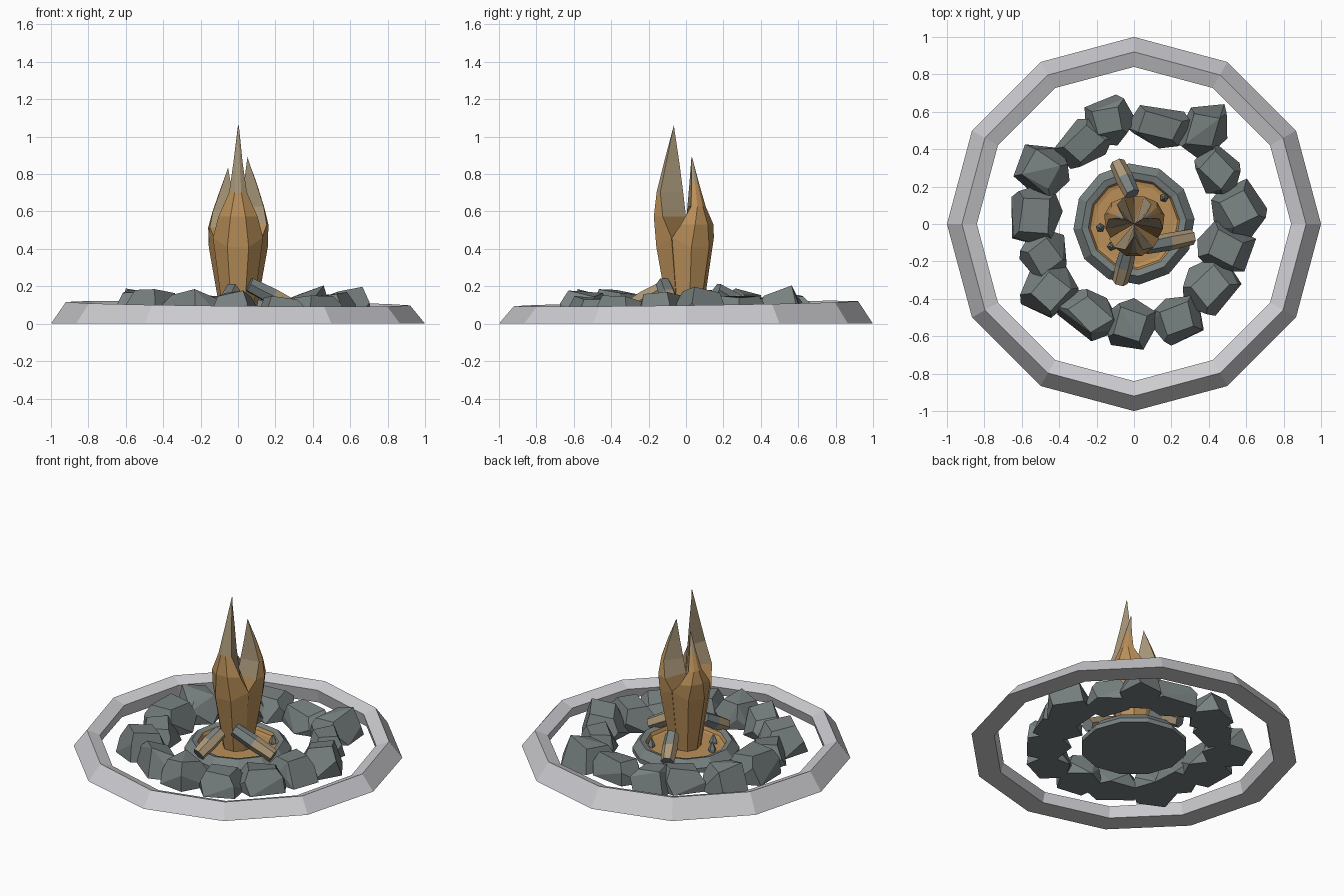
import bpy, bmesh, math, random
from mathutils import Vector

if "Cube" in bpy.data.objects:
    bpy.data.objects.remove(bpy.data.objects["Cube"], do_unlink=True)
random.seed(11)


def material(name, rgb):
    m = bpy.data.materials.new(name)
    m.use_nodes = True
    m.diffuse_color = (*rgb, 1)
    m.node_tree.nodes["Principled BSDF"].inputs["Base Color"].default_value = (*rgb, 1)
    return m


PALE = material("pale stone", (0.61, 0.61, 0.64))
ROCK = material("grey rock", (0.19, 0.22, 0.22))
FIRE = material("amber flame", (0.50, 0.28, 0.10))
TIP = material("dusty flame tip", (0.37, 0.29, 0.18))
WOOD = material("tan wood", (0.41, 0.31, 0.19))


def polar(r, degrees, z):
    a = math.radians(degrees)
    return Vector((r * math.cos(a), r * math.sin(a), z))


def finish(name, bm, mats, rule=None):
    bmesh.ops.remove_doubles(bm, verts=bm.verts, dist=0.0005)
    bmesh.ops.recalc_face_normals(bm, faces=bm.faces)
    if rule:
        for f in bm.faces:
            f.material_index = rule(f)
    mesh = bpy.data.meshes.new(name)
    bm.to_mesh(mesh)
    bm.free()
    for m in mats:
        mesh.materials.append(m)
    ob = bpy.data.objects.new(name, mesh)
    bpy.context.collection.objects.link(ob)


def loft(rings, wrap=False):
    """Join equal rings of points with quads; cap the ends unless wrapped."""
    bm = bmesh.new()
    vs = [[bm.verts.new(p) for p in ring] for ring in rings]
    n = len(vs[0])
    pairs = list(zip(vs, vs[1:])) + ([(vs[-1], vs[0])] if wrap else [])
    for a, b in pairs:
        for i in range(n):
            j = (i + 1) % n
            bm.faces.new((a[i], a[j], b[j], b[i]))
    if not wrap:
        bm.faces.new(vs[0])
        bm.faces.new(vs[-1])
    return bm


# Outer ring: sloped kerb with an undercut inner wall, taller towards the back left
sections = []
for a in range(0, 360, 30):
    crest = 0.107 + 0.016 * math.cos(math.radians(a - 125))
    sections.append([polar(1, a, 0), polar(0.92, a, crest),
                     polar(0.84, a, crest - 0.03), polar(0.86, a, 0)])
finish("outer_ring", loft(sections, wrap=True), [PALE])

# Hearth: stone rim around an amber ember bed
profile = [(0.325, 0), (0.325, 0.03), (0.28, 0.08), (0.245, 0.07), (0.235, 0.05), (0.215, 0.045)]
finish("hearth", loft([[polar(r, i * 30 + 5, z) for i in range(12)] for r, z in profile]),
       [ROCK, FIRE],
       lambda f: int(f.calc_center_median().z > 0.04 and max(v.co.xy.length for v in f.verts) < 0.25))


# Flames: three blades sharing one trunk, each narrowing to its own point
def flame(name, angle, tip_r, top, reach):
    facing = polar(1, angle, 0)
    # height above the trunk, outer radius, half spread, inner radius
    levels = [(None, 0.095, 60, 0), (0, 0.162, 60, 0), (0.25, 0.17, 40, 0),
              (0.45, 0.152, 19, 0.015), (0.7, 0.113, 13, 0.036)]
    rings = []
    for t, r, half, inner in levels:
        z = 0.04 if t is None else 0.41 + t * (top - 0.41)
        ring = [polar(inner, angle, z)]
        for s in (-1, -0.33, 0.33, 1):
            edge = abs(s) == 1
            lift = 0.05 if edge and t == 0 else 0
            ring.append(polar(r * reach * (0.92 if edge else 1), angle + s * half, z + lift))
        rings.append(ring)
    rings.append([polar(tip_r + 0.0001 * k, angle + k, top) for k in range(5)])

    def dusty(f):
        z = f.calc_center_median().z
        return int(z > 0.73 or (z > 0.52 and f.normal.dot(facing) < 0.1))
    finish(name, loft(rings), [FIRE, TIP], dusty)


flame("flame_tall", -90, 0.065, 1.06, 1.04)
flame("flame_middle", 30, 0.058, 0.89, 1.0)
flame("flame_short", 150, 0.06, 0.83, 0.98)


# Logs: six-sided billets leaning on the fire, charred at the ends and inner half
def log(name, inner, outer):
    inner, outer = Vector(inner), Vector(outer)
    axis = (outer - inner).normalized()
    side = axis.cross(Vector((0, 0, 1))).normalized()
    up = side.cross(axis)
    middle = inner.lerp(outer, 0.5)
    rings = [[c + r * (math.cos(k * math.pi / 3) * side + math.sin(k * math.pi / 3) * up)
              for k in range(6)] for c, r in ((inner, 0.042), (middle, 0.048), (outer, 0.042))]

    def charred(f):
        near_fire = (f.calc_center_median() - middle).dot(axis) < 0
        return int(abs(f.normal.dot(axis)) > 0.8 or (near_fire and f.normal.dot(side) > -0.3))
    finish(name, loft(rings), [WOOD, ROCK], charred)


log("log_side", (0.06, -0.12, 0.21), (0.31, -0.07, 0.08))
log("log_front", (-0.03, -0.14, 0.18), (-0.075, -0.31, 0.08))
log("log_back", (-0.01, 0.16, 0.18), (-0.09, 0.325, 0.08))

# Embers: small pointed stones on the bed
for i, (x, y) in enumerate([(0.16, 0.14), (-0.18, -0.02), (-0.12, -0.12)]):
    rings = [[Vector((x, y, z)) + polar(r, k * 72 + i * 20, 0) for k in range(5)]
             for r, z in ((0.024, 0.04), (0.024, 0.06), (0.006, 0.1))]
    finish(f"ember_stone_{i + 1}", loft(rings), [ROCK])


# Boulders: blocky hulls with broad tilted tops, packed around the fire
def boulder(name, x, y, radial, tangent, height):
    heading = math.degrees(math.atan2(y, x))
    out, along = polar(1, heading, 0), polar(1, heading + 90, 0)
    start = random.uniform(20, 70)
    bm = bmesh.new()
    for count, size, low, high in ((5, 1.17, 0, 0), (4, 1.1, 0.3, 0.6), (4, 0.8, 0.72, 0.95)):
        for k in range(count):
            p = polar(size * random.uniform(0.88, 1.08), start + k * 360 / count, 0)
            z = height * random.uniform(low, high) * (1 + 0.12 * p.x)
            bm.verts.new(Vector((x, y, z)) + out * p.x * radial + along * p.y * tangent)
    hull = bmesh.ops.convex_hull(bm, input=bm.verts)
    bmesh.ops.delete(bm, geom=[v for v in hull["geom_interior"] if v.is_valid], context="VERTS")
    bmesh.ops.dissolve_limit(bm, angle_limit=math.radians(18), verts=bm.verts, edges=bm.edges)
    finish(name, bm, [ROCK])


# x, y, radial half width, tangent half width, height
boulders = [
    (-0.14, 0.55, 0.12, 0.13, 0.19), (0.14, 0.52, 0.10, 0.17, 0.16),
    (0.37, 0.50, 0.15, 0.12, 0.20), (0.45, 0.29, 0.11, 0.14, 0.17),
    (0.56, 0.08, 0.13, 0.14, 0.21), (0.49, -0.13, 0.14, 0.13, 0.17),
    (0.41, -0.33, 0.12, 0.15, 0.16), (0.23, -0.51, 0.12, 0.14, 0.16),
    (-0.02, -0.54, 0.13, 0.13, 0.19), (-0.24, -0.48, 0.11, 0.17, 0.18),
    (-0.45, -0.36, 0.14, 0.13, 0.19), (-0.48, -0.17, 0.12, 0.13, 0.17),
    (-0.53, 0.05, 0.13, 0.16, 0.20), (-0.49, 0.29, 0.14, 0.13, 0.19),
    (-0.27, 0.43, 0.11, 0.16, 0.16)]
for i, spec in enumerate(boulders):
    boulder(f"boulder_{i + 1}", *spec)
